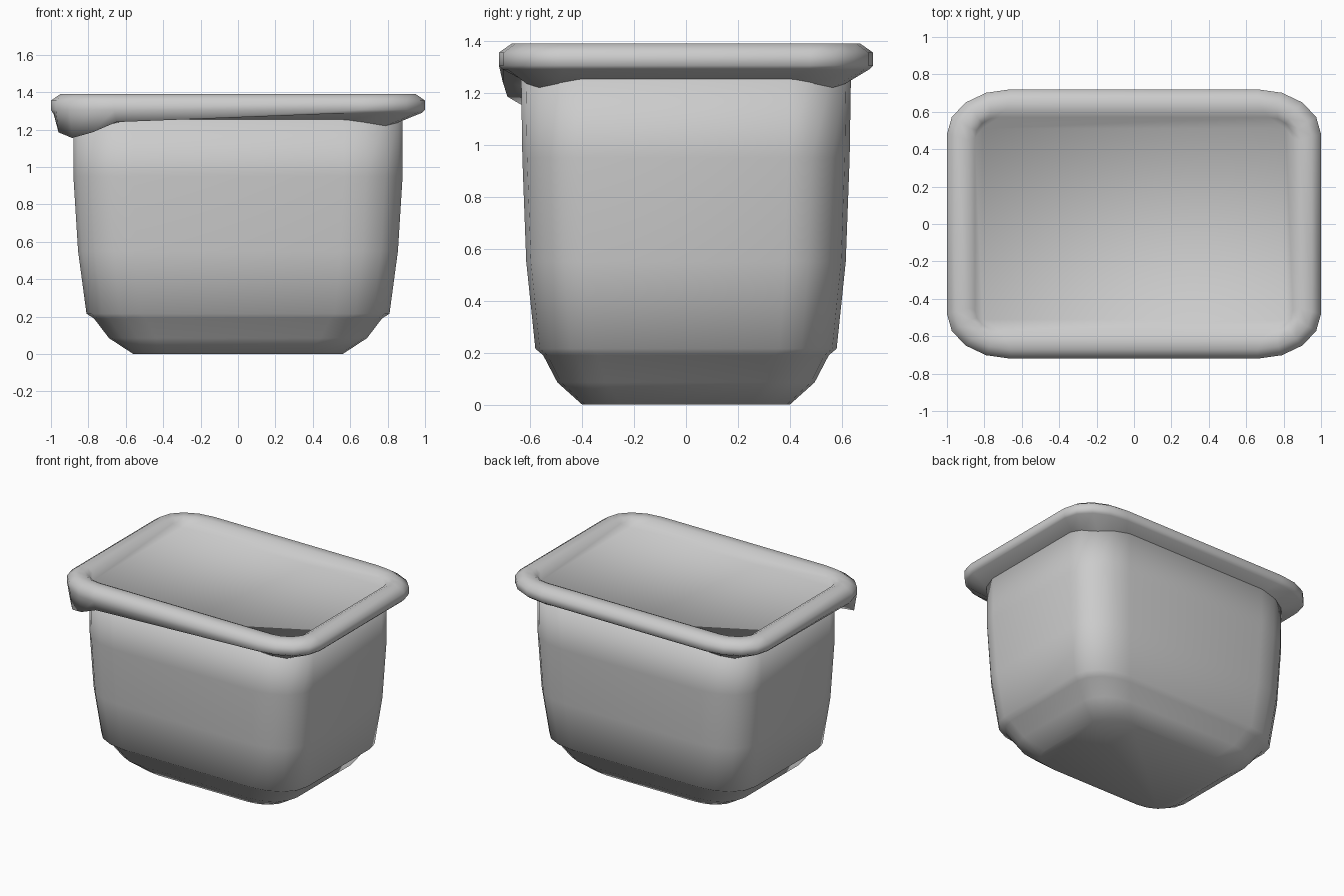
import bpy, bmesh, math

if "Cube" in bpy.data.objects:
    bpy.data.objects.remove(bpy.data.objects["Cube"], do_unlink=True)

SEG = 4                     # segments per rounded corner
N = 4 * (SEG + 1)           # points per ring

grey = bpy.data.materials.new("plain grey")
grey.use_nodes = True
colour = (0.6, 0.6, 0.6, 1)
grey.diffuse_color = colour
grey.node_tree.nodes["Principled BSDF"].inputs["Base Color"].default_value = colour


def ring(bm, hx, hy, rx, ry, z):
    """Rounded rectangle of vertices, counter-clockwise from the +x +y corner."""
    verts = []
    for c, (sx, sy) in enumerate([(1, 1), (-1, 1), (-1, -1), (1, -1)]):
        for i in range(SEG + 1):
            a = math.pi / 2 * (c + i / SEG)
            x = sx * (hx - rx) + rx * math.cos(a)
            y = sy * (hy - ry) + ry * math.sin(a)
            verts.append(bm.verts.new((x, y, z)))
    return verts


def bridge(bm, rings):
    for low, high in zip(rings, rings[1:]):
        for i in range(N):
            j = (i + 1) % N
            bm.faces.new((low[i], low[j], high[j], high[i]))


def finish(bm, name):
    bmesh.ops.remove_doubles(bm, verts=bm.verts, dist=0.0005)
    bmesh.ops.recalc_face_normals(bm, faces=bm.faces)
    mesh = bpy.data.meshes.new(name)
    bm.to_mesh(mesh)
    bm.free()
    mesh.materials.append(grey)
    mesh.shade_smooth()
    obj = bpy.data.objects.new(name, mesh)
    bpy.context.collection.objects.link(obj)
    return obj


# Tub: tapered walls, a small step and a rounded base
bm = bmesh.new()
tub = [(0.56, 0.40, 0), (0.69, 0.495, 0.085), (0.77, 0.55, 0.19), (0.81, 0.58, 0.215),
       (0.855, 0.615, 0.55), (0.88, 0.63, 0.95), (0.88, 0.635, 1.27)]
rings = [ring(bm, hx, hy, 0.36 * hx, 0.38 * hy, z) for hx, hy, z in tub]
bridge(bm, rings)
bm.faces.new(rings[0][::-1])
bm.faces.new(rings[-1])
finish(bm, "tub")

# Lid: rounded rim around a shallow sunken panel
bm = bmesh.new()
under = ring(bm, 0.87, 0.63, 0.28, 0.22, 1.25)
lip = ring(bm, 0.985, 0.705, 0.335, 0.235, 1.29)
rim = [(1, 0.72, 0.34, 0.24, 1.305), (1, 0.72, 0.34, 0.24, 1.355),
       (0.95, 0.67, 0.29, 0.2, 1.39), (0.89, 0.61, 0.2, 0.16, 1.39),
       (0.85, 0.57, 0.13, 0.11, 1.37), (0.81, 0.51, 0, 0, 1.335)]
rings = [under, lip] + [ring(bm, *r) for r in rim]
bridge(bm, rings)

# Underside droops at the corners
for c in range(4):
    for i, drop in enumerate((0, 0.015, 0.03, 0.015, 0)):
        under[c * (SEG + 1) + i].co.z -= drop

# Pull tab hanging from the front right corner
first = 2 * (SEG + 1)
for i, z in enumerate((1.28, 1.185, 1.155, 1.185, 1.24)):
    lip[first + i].co.z = z
    under[first + i].co.z = min(under[first + i].co.z, z + 0.04)

# Panel in two triangles between its square corners
a, b, c, d = (rings[-1][k * (SEG + 1)] for k in range(4))
bm.faces.new((a, b, c))
bm.faces.new((a, c, d))
finish(bm, "lid")
